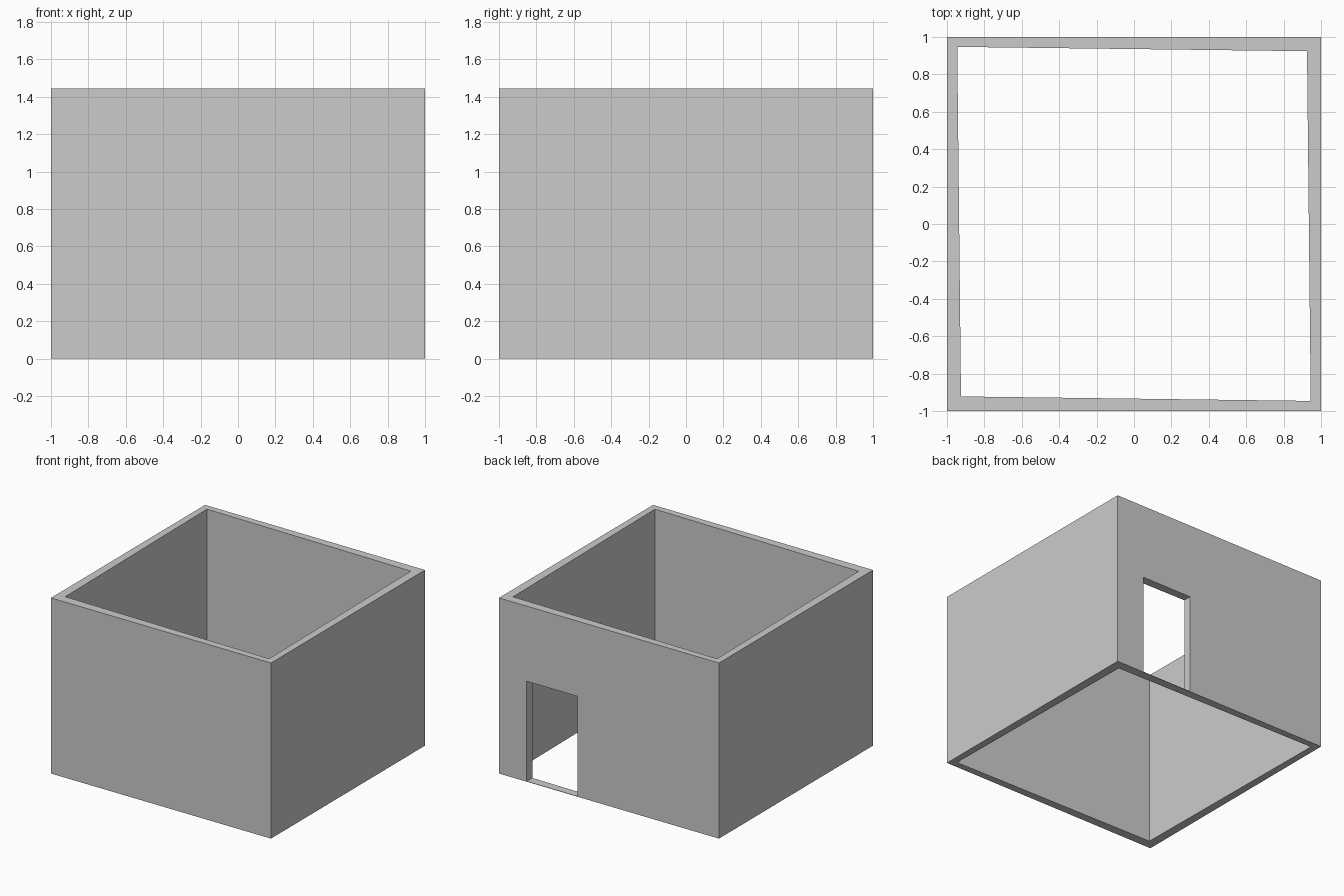
import bpy, bmesh

if "Cube" in bpy.data.objects:
    bpy.data.objects.remove(bpy.data.objects["Cube"])

HEIGHT = 1.443
OUTER = [(-1, -1), (1, -1), (1, 1), (-1, 1)]
# Inner room outline is turned very slightly inside the square shell
INNER = [(-0.925, -0.922), (0.945, -0.946), (0.925, 0.924), (-0.945, 0.947)]


def add_object(name, bm):
    bmesh.ops.recalc_face_normals(bm, faces=bm.faces)
    mesh = bpy.data.meshes.new(name)
    bm.to_mesh(mesh)
    bm.free()
    obj = bpy.data.objects.new(name, mesh)
    bpy.context.collection.objects.link(obj)
    return obj


# Four walls: open ring extruded upwards
bm = bmesh.new()
out = [bm.verts.new((x, y, 0)) for x, y in OUTER]
inn = [bm.verts.new((x, y, 0)) for x, y in INNER]
ring = []
for i in range(4):
    j = (i + 1) % 4
    ring.append(bm.faces.new((out[i], out[j], inn[j], inn[i])))
ext = bmesh.ops.extrude_face_region(bm, geom=ring, use_keep_orig=True)
for v in ext["geom"]:
    if isinstance(v, bmesh.types.BMVert):
        v.co.z = HEIGHT
walls = add_object("walls", bm)

# Doorway in the back wall, leaving a thin threshold
x0, x1, z0, z1 = 0.287, 0.748, 0.003, 0.825
bm = bmesh.new()
bmesh.ops.create_cube(bm, size=1)
for v in bm.verts:
    v.co.x = x1 if v.co.x > 0 else x0
    v.co.y = 1.1 if v.co.y > 0 else 0.8
    v.co.z = z1 if v.co.z > 0 else z0
cutter = add_object("doorway_cutter", bm)
cutter.hide_render = True
cutter.display_type = 'WIRE'

cut = walls.modifiers.new("doorway", 'BOOLEAN')
cut.operation = 'DIFFERENCE'
cut.solver = 'EXACT'
cut.object = cutter
